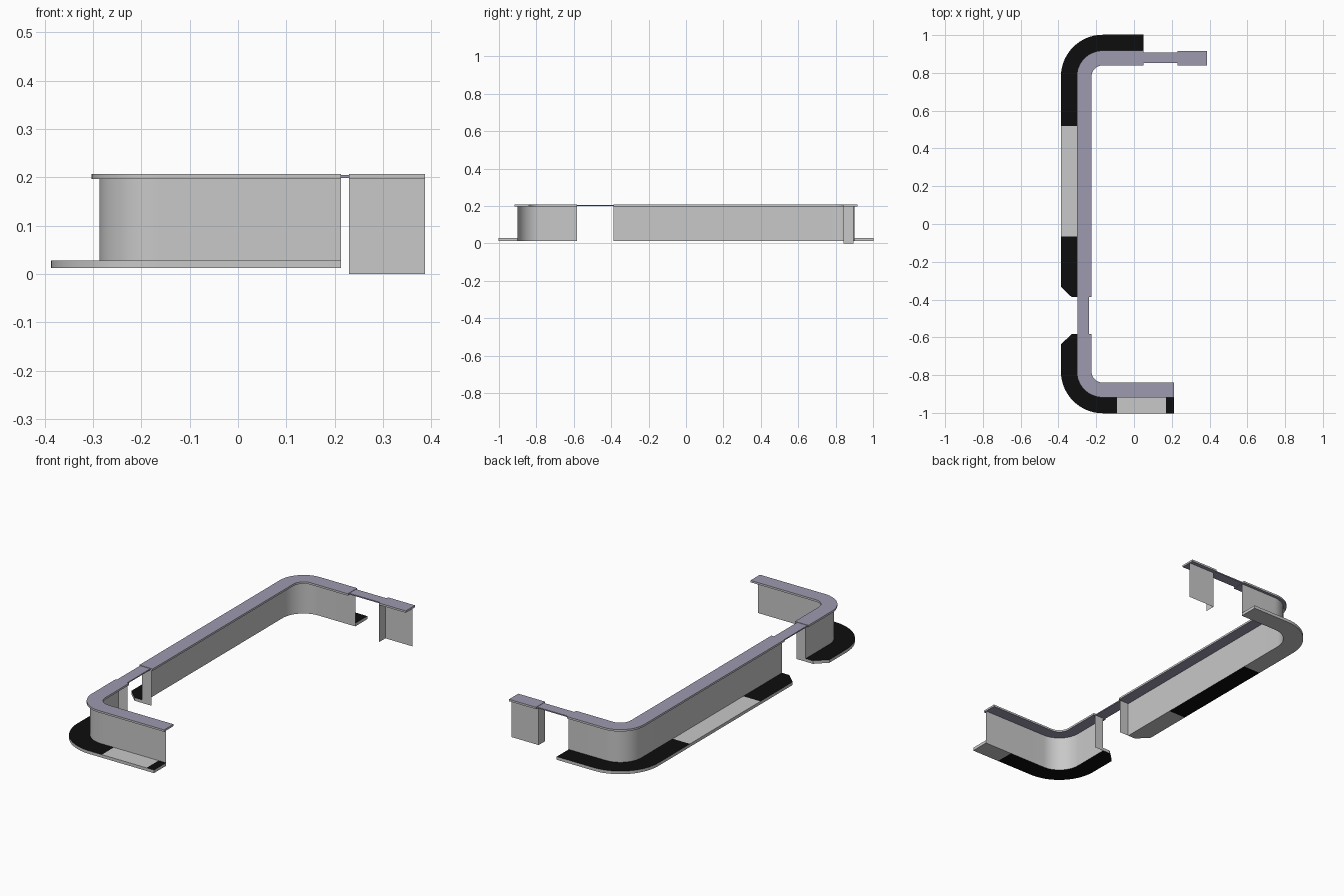
import bpy, bmesh, math

if "Cube" in bpy.data.objects:
    bpy.data.objects.remove(bpy.data.objects["Cube"])

CX, CY = -0.165, 0.78          # centre of the rounded corners (y mirrored)
N = 14                         # corner segments


def mat(name, c):
    m = bpy.data.materials.new(name)
    m.diffuse_color = (*c, 1)
    m.use_nodes = True
    m.node_tree.nodes["Principled BSDF"].inputs["Base Color"].default_value = m.diffuse_color
    return m


GREY = mat("light grey", (0.58, 0.58, 0.58))
BLACK = mat("black", (0.004, 0.004, 0.004))
TOP = mat("muted lilac", (0.34, 0.32, 0.43))


def finish(name, bm, mats, smooth=True, fix=True):
    if fix:
        bmesh.ops.recalc_face_normals(bm, faces=bm.faces)
    me = bpy.data.meshes.new(name)
    bm.to_mesh(me)
    bm.free()
    for m in mats:
        me.materials.append(m)
    ob = bpy.data.objects.new(name, me)
    bpy.context.collection.objects.link(ob)
    if smooth:
        bpy.ops.object.select_all(action='DESELECT')
        ob.select_set(True)
        bpy.context.view_layer.objects.active = ob
        bpy.ops.object.shade_smooth_by_angle(angle=math.radians(30))
    return ob


def rail(r, s, xs, ys):
    """L-shaped path at distance r: along x, round the corner, along y. s = side of y."""
    pts = [(x, s * (CY + r)) for x in xs]
    for i in range(N + 1):
        a = math.pi / 2 * i / N
        pts.append((CX - r * math.sin(a), s * (CY + r * math.cos(a))))
    return pts + [(CX - r, y) for y in ys]


def band(name, rails, z0, z1, mats, rule=None):
    """Solid flat band between neighbouring rails."""
    bm = bmesh.new()
    lo = [[bm.verts.new((x, y, z0)) for x, y in p] for p in rails]
    hi = [[bm.verts.new((x, y, z1)) for x, y in p] for p in rails]
    n = len(rails[0])
    for g in (lo, hi):
        for a, b in zip(g, g[1:]):
            for i in range(n - 1):
                bm.faces.new((a[i], a[i + 1], b[i + 1], b[i]))
        # end caps are made below
    for k in (0, -1):
        for i in range(n - 1):
            bm.faces.new((lo[k][i], lo[k][i + 1], hi[k][i + 1], hi[k][i]))
        for j in range(len(rails) - 1):
            bm.faces.new((lo[j][k], lo[j + 1][k], hi[j + 1][k], hi[j][k]))
    bmesh.ops.recalc_face_normals(bm, faces=bm.faces)
    for f in bm.faces:
        if rule:
            f.material_index = rule(f.calc_center_median(), f.normal.z)
    return finish(name, bm, mats)


def wall(name, pts, z0, z1):
    """Single upright sheet along a path."""
    bm = bmesh.new()
    a = [bm.verts.new((x, y, z0)) for x, y in pts]
    b = [bm.verts.new((x, y, z1)) for x, y in pts]
    for i in range(len(pts) - 1):
        bm.faces.new((a[i], a[i + 1], b[i + 1], b[i]))
    return finish(name, bm, [GREY])


def box(name, x0, x1, y0, y1, z0, z1, mats, rule=None):
    return band(name, [[(x0, y0), (x1, y0)], [(x0, y1), (x1, y1)]], z0, z1, mats, rule)


def slab_rule(c, nz):
    return 0 if abs(nz) > 0.5 else 1


def short_foot_rule(c, nz):
    if nz > 0.5:                                   # upper side
        return 1 if -0.09 < c.x < 0.17 and c.y < -0.8 else 0
    if nz < -0.5:                                  # under side
        return 1 if c.x > 0.05 else 0
    return 1


def long_foot_rule(c, nz):
    if nz > 0.5:
        return 1 if -0.065 < c.y < 0.52 else 0
    if nz < -0.5:
        return 0 if -0.065 < c.y < 0.52 else 1
    return 1


# side of y, samples along the x leg, samples along the y leg, foot rule
parts = {
    "short": (-1, [0.213, 0.17, 0.05, -0.09], [-0.64, -0.583], short_foot_rule),
    "long": (1, [0.05], [0.52, -0.065, -0.33, -0.387], long_foot_rule),
}
for key, (s, xs, ys, rule) in parts.items():
    # worktop
    band(key + "_worktop", [rail(r, s, xs, ys) for r in (0.06, 0.138)],
         0.197, 0.207, [TOP, GREY], slab_rule)
    # front panel with a return at the gateway
    pts = rail(0.122, s, xs, ys) + [(-0.233, ys[-1])]
    wall(key + "_counter_panel", pts, 0.012, 0.199)
    # foot ledge with a chamfered end at the gateway
    rails = [rail(r, s, xs, ys) for r in (0.122, 0.165, 0.222)]
    x, y = rails[2][-1]
    rails[2][-1] = (x, y + s * 0.054)
    band(key + "_foot_ledge", rails, 0.012, 0.028, [BLACK, GREY], rule)

# separate end post: panel with return, and its worktop
wall("end_panel", [(0.387, 0.895), (0.23, 0.895), (0.23, 0.842)], 0.0, 0.199)
box("end_worktop", 0.23, 0.387, 0.84, 0.917, 0.197, 0.207, [TOP, GREY], slab_rule)

# lifting flaps bridging the two gateways
box("side_flap", -0.298, -0.238, -0.583, -0.387, 0.199, 0.205, [TOP])
box("back_flap", 0.05, 0.23, 0.852, 0.908, 0.199, 0.205, [TOP])
